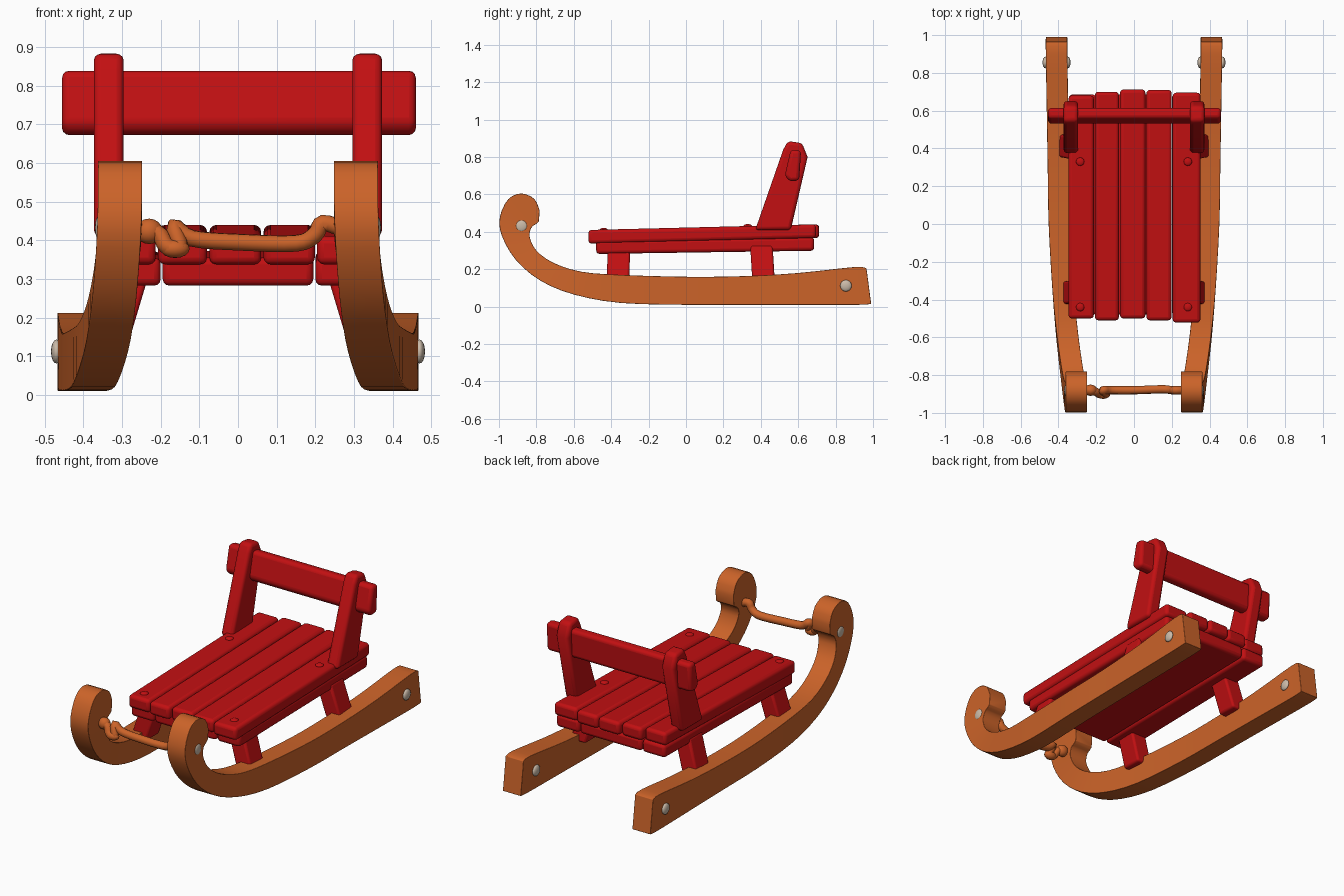
import bpy
import bmesh
import math
from mathutils import Vector

cube = bpy.data.objects.get("Cube")
if cube:
    bpy.data.objects.remove(cube)


def material(name, color):
    m = bpy.data.materials.new(name)
    m.use_nodes = True
    m.diffuse_color = (*color, 1)
    m.node_tree.nodes["Principled BSDF"].inputs["Base Color"].default_value = (*color, 1)
    return m


RED = material("red paint", (0.54, 0.005, 0.006))
WOOD = material("orange wood", (0.6, 0.125, 0.022))
METAL = material("pale metal", (0.6, 0.5, 0.4))


def smooth(ob, angle=40):
    bpy.ops.object.select_all(action="DESELECT")
    ob.select_set(True)
    bpy.context.view_layer.objects.active = ob
    bpy.ops.object.shade_smooth_by_angle(angle=math.radians(angle))


def loft(name, rings, mat, bevel=0.02):
    """Skin matching rings of points, cap the ends and round the edges."""
    bm = bmesh.new()
    loops = [[bm.verts.new(p) for p in ring] for ring in rings]
    n = len(loops[0])
    for a, b in zip(loops, loops[1:]):
        for i in range(n):
            j = (i + 1) % n
            bm.faces.new((a[i], a[j], b[j], b[i]))
    bm.faces.new(loops[0])
    bm.faces.new(loops[-1])
    bmesh.ops.recalc_face_normals(bm, faces=bm.faces)
    me = bpy.data.meshes.new(name)
    bm.to_mesh(me)
    bm.free()
    ob = bpy.data.objects.new(name, me)
    bpy.context.collection.objects.link(ob)
    me.materials.append(mat)
    mod = ob.modifiers.new("rounded edges", "BEVEL")
    mod.width = bevel
    mod.segments = 3
    mod.limit_method = "ANGLE"
    mod.angle_limit = math.radians(35)
    smooth(ob)
    return ob


def plank(name, front, back, height, thick):
    """Board along y; front and back are (x0, x1, y), height is the top at each."""
    rings = []
    for (x0, x1, y), z in zip((front, back), height):
        rings.append([(x0, y, z - thick), (x1, y, z - thick), (x1, y, z), (x0, y, z)])
    return loft(name, rings, RED, 0.018)


def stud(name, loc, radius, depth, axis, mat):
    """Domed nail head."""
    bpy.ops.mesh.primitive_uv_sphere_add(segments=16, ring_count=8, radius=1, location=loc)
    ob = bpy.context.object
    ob.name = name
    ob.scale = [depth if i == axis else radius for i in range(3)]
    ob.data.materials.append(mat)
    smooth(ob, 60)


def catmull(points, steps):
    pts = [Vector(p) for p in points]
    out = []
    for i in range(len(pts) - 1):
        a, b, c, d = (pts[max(0, min(len(pts) - 1, k))] for k in range(i - 1, i + 3))
        for s in range(steps):
            t = s / steps
            out.append(0.5 * (2 * b + (c - a) * t + (2 * a - 5 * b + 4 * c - d) * t ** 2
                              + (3 * b - a - 3 * c + d) * t ** 3))
    return out + [pts[-1]]


# Runner sections: outer y, outer z, inner y, inner z, middle x
RUNNER = [
    (0.99, 0.015, 0.965, 0.205, 0.41), (0.92, 0.01, 0.9, 0.212, 0.41),
    (0.6, 0.01, 0.6, 0.18, 0.405), (0.3, 0.01, 0.3, 0.163, 0.4),
    (0, 0.01, 0, 0.16, 0.395), (-0.35, 0.02, -0.35, 0.17, 0.375),
    (-0.6, 0.065, -0.56, 0.187, 0.355), (-0.78, 0.14, -0.71, 0.235, 0.335),
    (-0.91, 0.25, -0.8, 0.3, 0.32), (-0.985, 0.38, -0.835, 0.37, 0.31),
    (-0.995, 0.48, -0.832, 0.41, 0.306), (-0.95, 0.575, -0.82, 0.43, 0.305),
    (-0.88, 0.605, -0.808, 0.438, 0.305), (-0.81, 0.575, -0.797, 0.445, 0.305),
    (-0.782, 0.51, -0.787, 0.455, 0.305),
]

# Backrest post outline in y, z
POST = [(0.37, 0.41), (0.56, 0.41), (0.65, 0.8), (0.62, 0.875), (0.545, 0.885), (0.52, 0.84)]

for side, label in ((1, "left"), (-1, "right")):
    # Curled runners
    rings = []
    for oy, oz, iy, iz, x in map(tuple, (
            (*p, q.x) for p, q in zip(
                catmull([r[:4] for r in RUNNER], 3),
                catmull([(r[4], 0, 0) for r in RUNNER], 3)))):
        x0, x1 = side * (x - 0.057), side * (x + 0.057)
        rings.append([(x0, oy, oz), (x1, oy, oz), (x1, iy, iz), (x0, iy, iz)])
    loft(label + "_runner", rings, WOOD, 0.02)

    # Nails through the runners
    for off in (-0.06, 0.06):
        stud(label + "_rear_nail", (side * (0.41 + off), 0.855, 0.112), 0.031, 0.014, 0, METAL)
    stud(label + "_front_nail", (side * 0.361, -0.88, 0.432), 0.03, 0.009, 0, METAL)

    # Splayed legs
    for name, y, shift, x in (("front", -0.365, 0.008, 0.335), ("rear", 0.415, -0.012, 0.355)):
        rings = []
        for z, cx, cy in ((0.13, x, y), (0.33, x - 0.06, y + shift)):
            rings.append([(side * (cx + dx), cy + dy, z) for dx, dy in
                          ((-0.05, -0.06), (0.05, -0.06), (0.05, 0.06), (-0.05, 0.06))])
        loft(label + "_" + name + "_leg", rings, RED, 0.012)

    # Backrest posts
    loft(label + "_backrest_post",
         [[(side * x, y, z) for y, z in POST] for x in (0.296, 0.373)], RED, 0.018)

    # Seat pegs
    for y, z in ((-0.44, 0.411), (0.33, 0.432)):
        stud(label + "_seat_peg", (side * 0.285, y, z), 0.022, 0.01, 2, RED)

# Backrest slat
SLAT = [(0.555, 0.67), (0.605, 0.675), (0.615, 0.835), (0.56, 0.84), (0.528, 0.7)]
loft("backrest_slat", [[(x, y, z) for y, z in SLAT] for x in (-0.455, 0.46)], RED, 0.018)

# Seat planks
EDGES = [(-0.35, -0.21, -0.5, 0.68), (-0.21, -0.077, -0.51, 0.7), (-0.077, 0.063, -0.5, 0.712),
         (0.063, 0.202, -0.51, 0.71), (0.202, 0.355, -0.522, 0.695)]
for i, (x0, x1, y0, y1) in enumerate(EDGES):
    plank("seat_plank_%d" % (i + 1), (x0 + 0.003, x1 - 0.003, y0),
          (x0 + 0.003, x1 - 0.003, y1), (0.41, 0.44), 0.073)

# Underside boards
for i, (x0, x1) in enumerate(((-0.345, -0.2), (-0.195, 0.195), (0.2, 0.345))):
    plank("under_board_%d" % (i + 1), (x0, x1, -0.48), (x0, x1, 0.685), (0.355, 0.372), 0.073)

# Rope between the curls
ROPE = [(-0.29, -0.88, 0.425), (-0.21, -0.885, 0.42), (-0.185, -0.9, 0.385), (-0.15, -0.9, 0.38),
        (-0.165, -0.88, 0.435), (-0.12, -0.88, 0.405), (0, -0.88, 0.395), (0.15, -0.875, 0.392),
        (0.2, -0.88, 0.415), (0.22, -0.88, 0.445), (0.28, -0.88, 0.425)]
curve = bpy.data.curves.new("rope", "CURVE")
curve.dimensions = "3D"
curve.bevel_depth = 0.022
curve.bevel_resolution = 3
curve.use_fill_caps = True
path = catmull(ROPE, 4)
spline = curve.splines.new("POLY")
spline.points.add(len(path) - 1)
for point, co in zip(spline.points, path):
    point.co = (*co, 1)
spline.use_smooth = True
curve.materials.append(WOOD)
bpy.context.collection.objects.link(bpy.data.objects.new("rope", curve))

# Rope knots
for name, loc, scale in (("right_rope_knot", (-0.23, -0.88, 0.423), (0.035, 0.03, 0.033)),
                         ("rope_end", (-0.163, -0.9, 0.378), (0.038, 0.026, 0.024))):
    bpy.ops.mesh.primitive_uv_sphere_add(segments=16, ring_count=8, radius=1, location=loc)
    knot = bpy.context.object
    knot.name = name
    knot.scale = scale
    knot.data.materials.append(WOOD)
    smooth(knot, 60)
